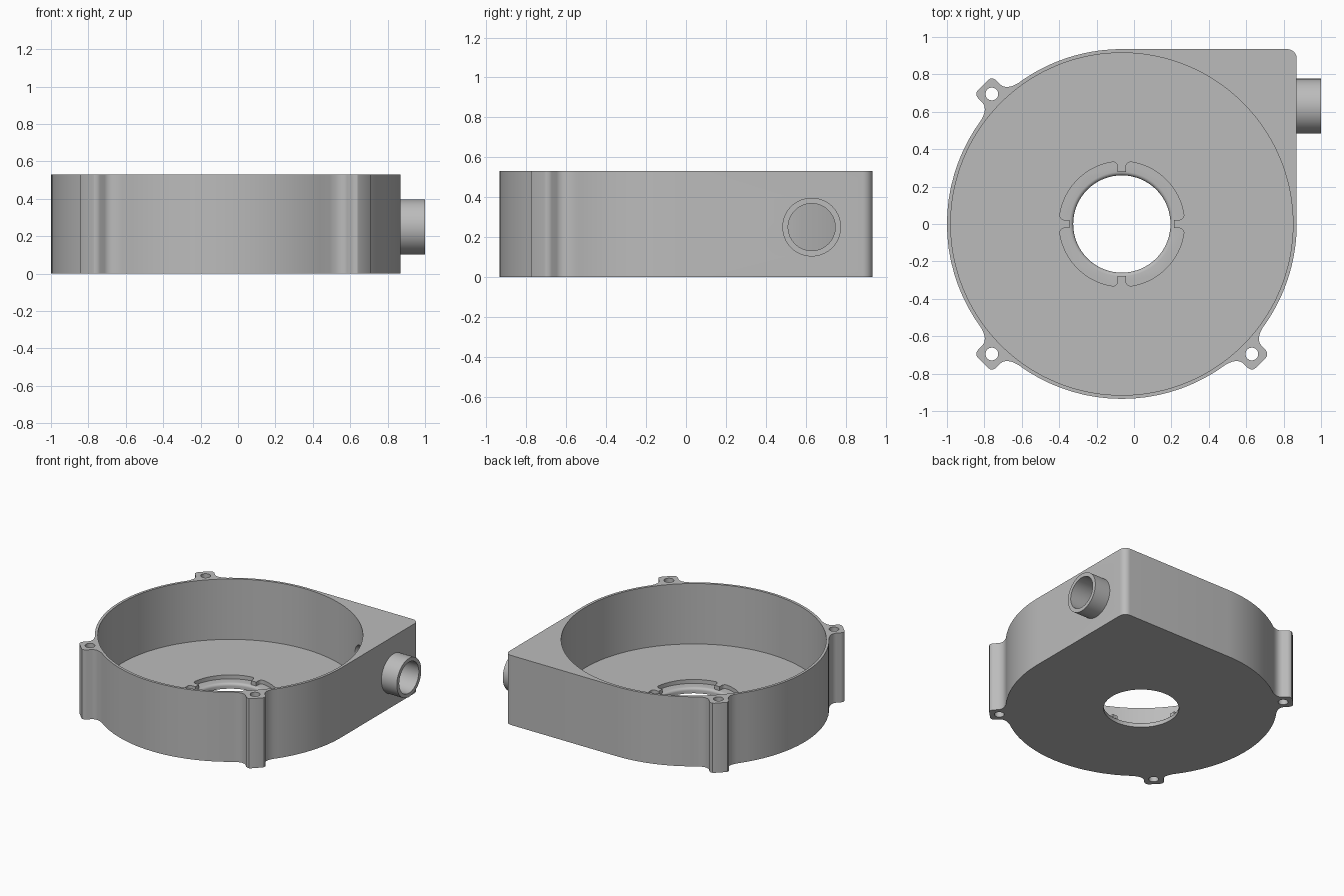
import bpy, bmesh, math
from mathutils import Matrix, Vector

cube = bpy.data.objects.get("Cube")
if cube:
    bpy.data.objects.remove(cube, do_unlink=True)

CX = -0.065                 # axis of the round chamber
R_OUT, R_IN = 0.935, 0.915
HEIGHT, FLOOR, POCKET = 0.53, 0.07, 0.04
PIPE_Y, PIPE_Z = 0.63, 0.25

grey = bpy.data.materials.new("plain grey")
grey.use_nodes = True
colour = (0.5, 0.5, 0.5, 1)
grey.diffuse_color = colour
grey.node_tree.nodes["Principled BSDF"].inputs["Base Color"].default_value = colour


def make_object(name, bm):
    bmesh.ops.recalc_face_normals(bm, faces=bm.faces)
    mesh = bpy.data.meshes.new(name)
    bm.to_mesh(mesh)
    bm.free()
    mesh.materials.append(grey)
    obj = bpy.data.objects.new(name, mesh)
    bpy.context.collection.objects.link(obj)
    return obj


def prism(name, outline, z0, z1):
    bm = bmesh.new()
    base = bm.faces.new([bm.verts.new((x, y, z0)) for x, y in outline])
    top = bmesh.ops.extrude_face_region(bm, geom=[base])["geom"]
    moved = [v for v in top if isinstance(v, bmesh.types.BMVert)]
    bmesh.ops.translate(bm, verts=moved, vec=(0, 0, z1 - z0))
    return make_object(name, bm)


def lathe(name, profile, matrix, steps=96, closed=False):
    """Spin (radius, height) points about z; cap the ends unless closed."""
    bm = bmesh.new()
    rings = []
    for r, z in profile:
        angles = [math.tau * i / steps for i in range(steps)]
        rings.append([bm.verts.new((r * math.cos(a), r * math.sin(a), z)) for a in angles])
    pairs = list(zip(rings, rings[1:]))
    if closed:
        pairs.append((rings[-1], rings[0]))
    else:
        bm.faces.new(rings[0])
        bm.faces.new(rings[-1])
    for a, b in pairs:
        for i in range(steps):
            j = (i + 1) % steps
            bm.faces.new((a[i], a[j], b[j], b[i]))
    bm.transform(matrix)
    return make_object(name, bm)


def arc(cx, cy, r, start, end, steps):
    angles = [math.radians(start + (end - start) * i / steps) for i in range(steps + 1)]
    return [(cx + r * math.cos(a), cy + r * math.sin(a)) for a in angles]


def lug(angle):
    """Screw lug outline: (outward, sideways) half profile, mirrored."""
    half = [(0.929, 0.125), (0.937, 0.105), (0.95, 0.085), (0.968, 0.072),
            (0.985, 0.068), (1.02, 0.068), (1.036, 0.063), (1.047, 0.052), (1.05, 0.038)]
    full = [(u, -v) for u, v in half] + half[::-1]
    c, s = math.cos(math.radians(angle)), math.sin(math.radians(angle))
    return [(CX + u * c - v * s, u * s + v * c) for u, v in full]


def cut(target, cutter):
    mod = target.modifiers.new("cut", "BOOLEAN")
    mod.operation = "DIFFERENCE"
    mod.solver = "EXACT"
    mod.object = cutter
    bpy.context.view_layer.objects.active = target
    bpy.ops.object.modifier_apply(modifier=mod.name)
    bpy.data.objects.remove(cutter, do_unlink=True)


def smooth(obj):
    bpy.ops.object.select_all(action="DESELECT")
    obj.select_set(True)
    bpy.context.view_layer.objects.active = obj
    bpy.ops.object.shade_smooth_by_angle(angle=math.radians(30))


# Housing outline: round body with one square corner and three lugs
LUGS = (135, 225, 315)
SPAN = 8.5
outline = arc(CX + R_OUT - 0.05, R_OUT - 0.05, 0.05, 0, 90, 8)
start = 90
for a in LUGS:
    outline += arc(CX, 0, R_OUT, start, a - SPAN, 18)
    outline += lug(a)
    start = a + SPAN
outline += arc(CX, 0, R_OUT, start, 360, 18)
housing = prism("housing", outline, 0, HEIGHT)

# Round chamber, open at the top
centre = Matrix.Translation((CX, 0, 0))
cut(housing, lathe("chamber_cutter", [(R_IN, FLOOR), (R_IN, 1)], centre, 144))

# Shallow quarter pockets around the inlet, leaving four bridges
GAP, R_POCKET, ROUND = 0.022, 0.335, 0.025
off = GAP + ROUND
along = math.sqrt((R_POCKET - ROUND) ** 2 - off ** 2)
tilt = math.degrees(math.atan2(off, along))
quarter = [(GAP, GAP)]
quarter += arc(along, off, ROUND, -90, tilt, 6)
quarter += arc(0, 0, R_POCKET, tilt, 90 - tilt, 24)[1:-1]
quarter += arc(off, along, ROUND, 90 - tilt, 180, 6)
for k in range(4):
    c, s = round(math.cos(k * math.pi / 2)), round(math.sin(k * math.pi / 2))
    turned = [(CX + x * c - y * s, x * s + y * c) for x, y in quarter]
    cut(housing, prism("pocket_cutter", turned, POCKET, 0.3))

# Inlet with a rounded lip
lip = 0.02
bore = [(0.26, -0.1)]
for i in range(6):
    t = i / 5 * math.pi / 2
    bore.append((0.26 + lip * (1 - math.cos(t)), POCKET - lip + lip * math.sin(t)))
bore.append((0.28, 0.3))
cut(housing, lathe("inlet_cutter", bore, centre))

# Screw holes through the lugs
for a in LUGS:
    d = Vector((math.cos(math.radians(a)), math.sin(math.radians(a)), 0)) * 0.983
    place = centre @ Matrix.Translation(d)
    cut(housing, lathe("screw_cutter", [(0.034, -0.1), (0.034, 1)], place, 32))

# Outlet passage and pipe
sideways = Matrix.Translation((0, PIPE_Y, PIPE_Z)) @ Matrix.Rotation(math.pi / 2, 4, "Y")
cut(housing, lathe("outlet_cutter", [(0.118, 0.4), (0.118, 1.2)], sideways, 64))
face = CX + R_OUT
pipe = lathe("outlet_pipe", [(0.118, face), (0.147, face), (0.147, 1), (0.118, 1)],
             sideways, 64, closed=True)

for obj in (housing, pipe):
    smooth(obj)
